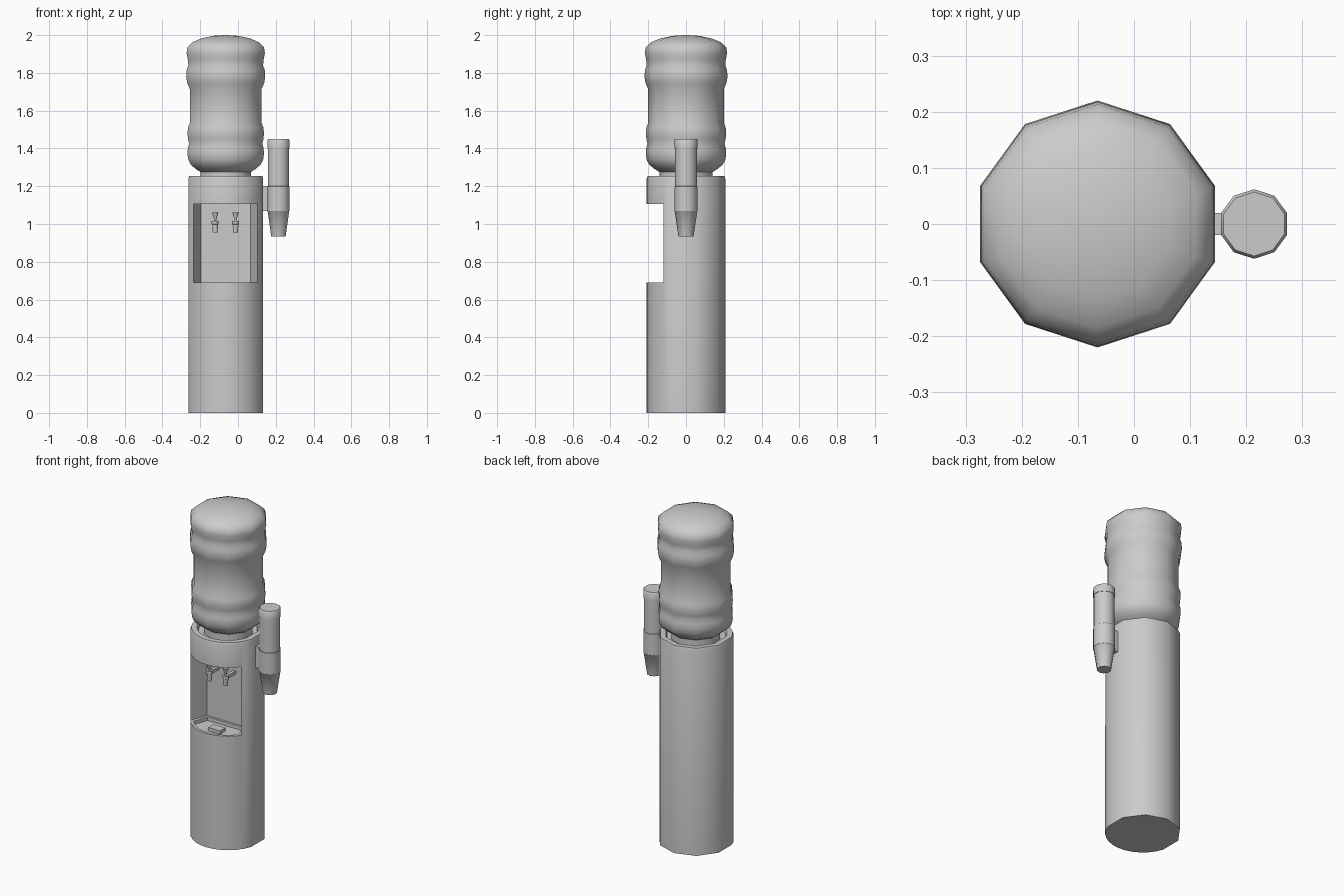
import bpy, bmesh
from math import radians, sin, cos

if "Cube" in bpy.data.objects:
    bpy.data.objects.remove(bpy.data.objects["Cube"])

CX = -0.065                                   # axis of cabinet and bottle
DECAGON = [18 + 36 * k for k in range(10)]    # points face +y and -y


def finish(name, bm, angle=40):
    bmesh.ops.recalc_face_normals(bm, faces=bm.faces)
    mesh = bpy.data.meshes.new(name)
    bm.to_mesh(mesh)
    bm.free()
    ob = bpy.data.objects.new(name, mesh)
    bpy.context.collection.objects.link(ob)
    smooth(ob, angle)
    return ob


def smooth(ob, angle=40):
    bpy.ops.object.select_all(action='DESELECT')
    ob.select_set(True)
    bpy.context.view_layer.objects.active = ob
    bpy.ops.object.shade_smooth_by_angle(angle=radians(angle))


def lathe(name, profile, angles, x, y=0.0):
    """Stack rings (radius, z) around a vertical axis and cap both ends."""
    bm = bmesh.new()
    rings = [[bm.verts.new((x + r * cos(radians(a)), y + r * sin(radians(a)), z))
              for a in angles] for r, z in profile]
    n = len(angles)
    for lo, hi in zip(rings, rings[1:]):
        for i in range(n):
            bm.faces.new((lo[i], lo[(i + 1) % n], hi[(i + 1) % n], hi[i]))
    bm.faces.new(rings[0])
    bm.faces.new(rings[-1])
    return finish(name, bm)


def prism(name, points, z0, z1):
    """Extrude an xy outline, given relative to the main axis."""
    bm = bmesh.new()
    face = bm.faces.new([bm.verts.new((CX + x, y, z0)) for x, y in points])
    new = bmesh.ops.extrude_face_region(bm, geom=[face])['geom']
    top = [v for v in new if isinstance(v, bmesh.types.BMVert)]
    bmesh.ops.translate(bm, verts=top, vec=(0, 0, z1 - z0))
    return finish(name, bm)


def box(name, lo, hi):
    return prism(name, [(lo[0] - CX, lo[1]), (hi[0] - CX, lo[1]),
                        (hi[0] - CX, hi[1]), (lo[0] - CX, hi[1])], lo[2], hi[2])


def cut(ob, cutter):
    mod = ob.modifiers.new("cut", 'BOOLEAN')
    mod.operation, mod.solver, mod.object = 'DIFFERENCE', 'EXACT', cutter
    bpy.context.view_layer.objects.active = ob
    bpy.ops.object.modifier_apply(modifier=mod.name)
    bpy.data.objects.remove(cutter)


# Cabinet: coarse back, finer rounded front, sunken top
front_arc = list(range(198, 343, 12))
back_arc = [18, 54, 90, 126, 162]
cabinet = lathe("cabinet", [(0.208, 0), (0.208, 1.24), (0.203, 1.255),
                            (0.172, 1.255), (0.165, 1.235)],
                back_arc + front_arc, CX)

# Dispensing alcove with slanted side walls, and a shallow basin in its floor
cut(cabinet, prism("alcove_cutter", [(-0.235, -0.3), (0.235, -0.3),
                                     (0.132, -0.015), (-0.132, -0.015)], 0.69, 1.105))
basin = [(0.12, -0.028), (-0.12, -0.028)]
basin += [(0.192 * cos(radians(a)), 0.192 * sin(radians(a))) for a in range(219, 322, 17)]
cut(cabinet, prism("basin_cutter", basin, 0.668, 0.72))
smooth(cabinet)

# Drain block in the basin
box("drain_block", (CX - 0.04, -0.135, 0.665), (CX + 0.04, -0.085, 0.688))

# Bottle
lathe("bottle", [(0.14, 1.235), (0.14, 1.275), (0.168, 1.292), (0.195, 1.315),
                 (0.208, 1.34), (0.213, 1.37), (0.211, 1.40), (0.204, 1.425),
                 (0.210, 1.45), (0.213, 1.48), (0.210, 1.51), (0.200, 1.535),
                 (0.200, 1.715), (0.214, 1.745), (0.220, 1.78), (0.217, 1.815),
                 (0.208, 1.84), (0.211, 1.87), (0.218, 1.905), (0.213, 1.935),
                 (0.185, 1.962), (0.135, 1.983), (0.07, 1.996), (0.015, 2.0)],
      DECAGON, CX)

# Taps: tapered spout, flared lever and a stem to the alcove wall
for side, x in (("left", -0.121), ("right", -0.013)):
    lathe(side + "_tap_spout", [(0.013, 0.955), (0.016, 0.998), (0.019, 1.0), (0.019, 1.017)],
          DECAGON, x, -0.1)
    lathe(side + "_tap_lever", [(0.006, 1.015), (0.007, 1.03), (0.019, 1.062)],
          DECAGON, x, -0.1)
    box(side + "_tap_stem", (x - 0.009, -0.1, 0.992), (x + 0.009, -0.01, 1.012))

# Cup dispenser on the right side
HX = 0.214
lathe("cup_holder", [(0.04, 0.935), (0.06, 1.068), (0.062, 1.07), (0.062, 1.198),
                     (0.059, 1.2), (0.059, 1.4)], DECAGON, HX)
lathe("cup_holder_cap", [(0.062, 1.4), (0.062, 1.443), (0.057, 1.45)], DECAGON, HX)
box("cup_holder_bracket", (0.12, -0.02, 1.07), (0.17, 0.02, 1.2))
